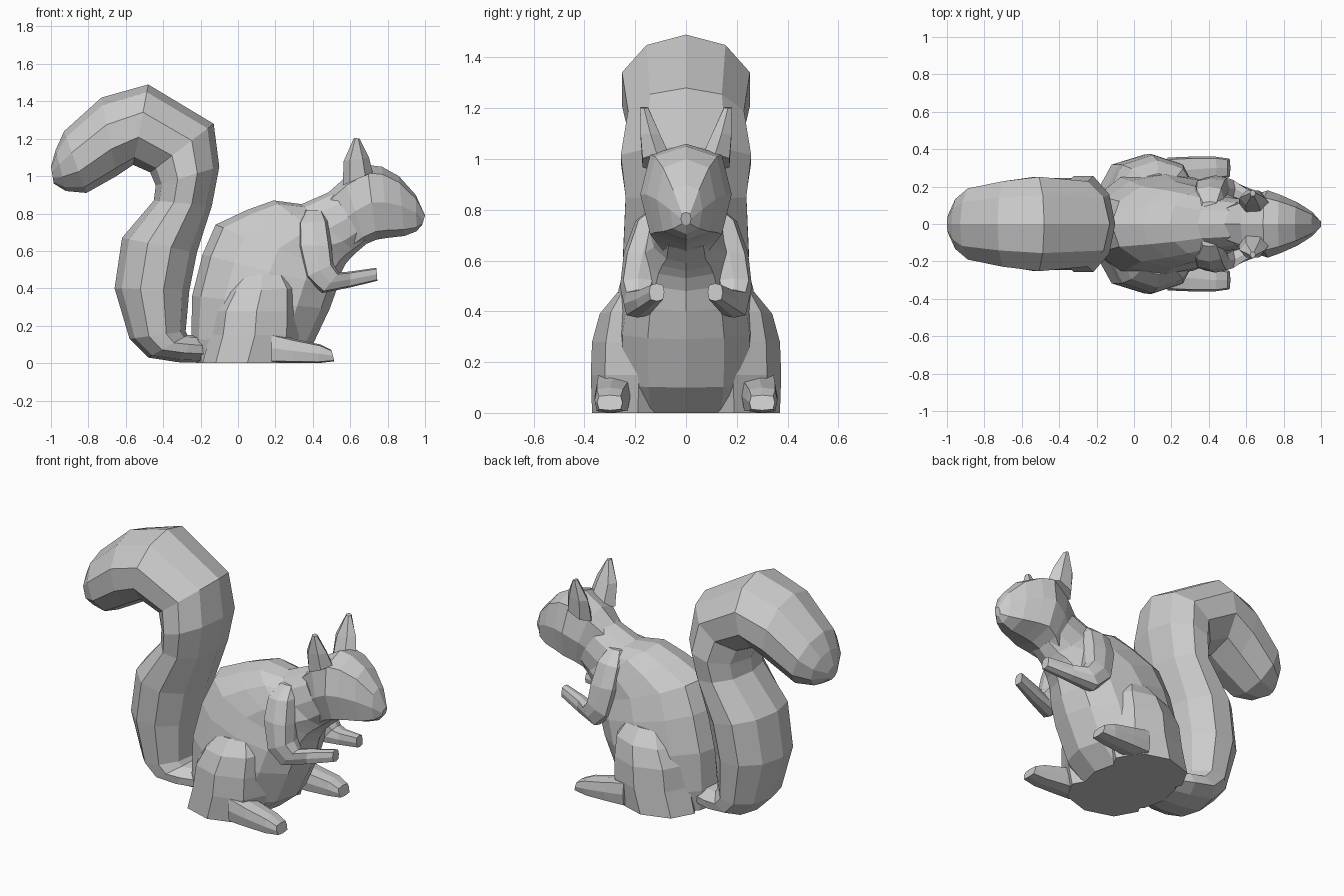
import bpy, bmesh
from math import cos, sin, tau


def loft(name, sections, sides=8, power=1.0, mirror=False):
    """Skin rings; a section is (x1, z1, x2, z2, half width, y centre):
    two opposite silhouette points plus the width across y."""
    bm = bmesh.new()
    soft = lambda v: (1 if v >= 0 else -1) * (abs(v) if abs(v) > 1e-6 else 0) ** power
    rings = []
    for x1, z1, x2, z2, w, y in sections:
        ring = []
        for i in range(sides):
            c, s = soft(cos(tau * i / sides)), soft(sin(tau * i / sides))
            ring.append(bm.verts.new(((x1 + x2) / 2 + c * (x1 - x2) / 2, y + s * w,
                                      (z1 + z2) / 2 + c * (z1 - z2) / 2)))
        rings.append(ring)
    for a, b in zip(rings, rings[1:]):
        for i in range(sides):
            j = (i + 1) % sides
            bm.faces.new((a[i], a[j], b[j], b[i]))
    bm.faces.new(rings[0])
    bm.faces.new(rings[-1])
    bmesh.ops.recalc_face_normals(bm, faces=bm.faces)
    mesh = bpy.data.meshes.new(name)
    bm.to_mesh(mesh)
    bm.free()
    ob = bpy.data.objects.new(name, mesh)
    bpy.context.collection.objects.link(ob)
    if mirror:
        mod = ob.modifiers.new("Mirror", 'MIRROR')
        mod.use_axis = (False, True, False)
        mod.use_mirror_merge = False
    return ob


# Torso, rising from the flat seat to the neck
loft("body", [
    (-0.22, 0.00, 0.28, 0.00, 0.26, 0),
    (-0.25, 0.13, 0.40, 0.10, 0.28, 0),
    (-0.245, 0.36, 0.49, 0.29, 0.285, 0),
    (-0.19, 0.58, 0.53, 0.40, 0.265, 0),
    (-0.12, 0.74, 0.55, 0.48, 0.23, 0),
    (0.05, 0.82, 0.575, 0.53, 0.205, 0),
    (0.19, 0.87, 0.60, 0.56, 0.18, 0),
    (0.34, 0.85, 0.63, 0.59, 0.145, 0),
    (0.50, 0.92, 0.69, 0.64, 0.13, 0)], 12, 0.92)

# Head, from neck to nose
loft("head", [
    (0.48, 0.91, 0.63, 0.60, 0.11, 0),
    (0.57, 0.99, 0.68, 0.635, 0.15, 0),
    (0.69, 1.06, 0.74, 0.66, 0.18, 0),
    (0.77, 1.05, 0.80, 0.67, 0.155, 0),
    (0.86, 1.00, 0.89, 0.68, 0.115, 0),
    (0.95, 0.90, 0.955, 0.705, 0.065, 0),
    (1.00, 0.79, 0.985, 0.74, 0.02, 0)], 8, 0.7)

# Bushy tail curling up and backwards
loft("tail", [
    (-0.15, 0.00, -0.15, 0.14, 0.15, 0),
    (-0.32, 0.005, -0.22, 0.15, 0.20, 0),
    (-0.48, 0.03, -0.27, 0.15, 0.22, 0),
    (-0.58, 0.13, -0.28, 0.17, 0.23, 0),
    (-0.66, 0.40, -0.26, 0.39, 0.25, 0),
    (-0.62, 0.67, -0.22, 0.59, 0.26, 0),
    (-0.45, 0.87, -0.14, 0.84, 0.25, 0),
    (-0.44, 0.95, -0.10, 1.05, 0.27, 0),
    (-0.47, 1.02, -0.13, 1.28, 0.24, 0),
    (-0.56, 1.06, -0.48, 1.49, 0.265, 0),
    (-0.65, 1.00, -0.73, 1.42, 0.24, 0),
    (-0.81, 0.91, -0.93, 1.24, 0.20, 0),
    (-0.92, 0.92, -0.975, 1.14, 0.14, 0),
    (-0.985, 0.96, -1.00, 1.05, 0.05, 0)], 10)

# Paired parts, mirrored across the body
loft("ear", [
    (0.56, 0.95, 0.72, 1.02, 0.065, 0.115),
    (0.565, 1.08, 0.70, 1.10, 0.045, 0.14),
    (0.62, 1.205, 0.65, 1.20, 0.018, 0.165)], 6, 1.0, True)

loft("haunch", [
    (-0.19, 0.00, 0.29, 0.00, 0.18, 0.19),
    (-0.15, 0.15, 0.33, 0.15, 0.19, 0.185),
    (-0.13, 0.28, 0.33, 0.28, 0.185, 0.185),
    (-0.07, 0.38, 0.32, 0.40, 0.15, 0.19),
    (0.00, 0.46, 0.26, 0.49, 0.08, 0.19)], 8, 1.0, True)

loft("foot", [
    (0.18, 0.16, 0.18, 0.00, 0.07, 0.285),
    (0.30, 0.13, 0.30, 0.00, 0.07, 0.29),
    (0.44, 0.10, 0.43, 0.00, 0.06, 0.30),
    (0.50, 0.07, 0.515, 0.01, 0.05, 0.30)], 8, 0.45, True)

loft("arm", [
    (0.36, 0.82, 0.45, 0.82, 0.03, 0.09),
    (0.32, 0.75, 0.48, 0.76, 0.07, 0.13),
    (0.32, 0.63, 0.50, 0.63, 0.075, 0.17),
    (0.36, 0.46, 0.51, 0.53, 0.07, 0.19),
    (0.45, 0.375, 0.54, 0.485, 0.055, 0.19),
    (0.60, 0.405, 0.60, 0.49, 0.042, 0.155),
    (0.745, 0.44, 0.74, 0.51, 0.03, 0.115)], 8, 0.6, True)
